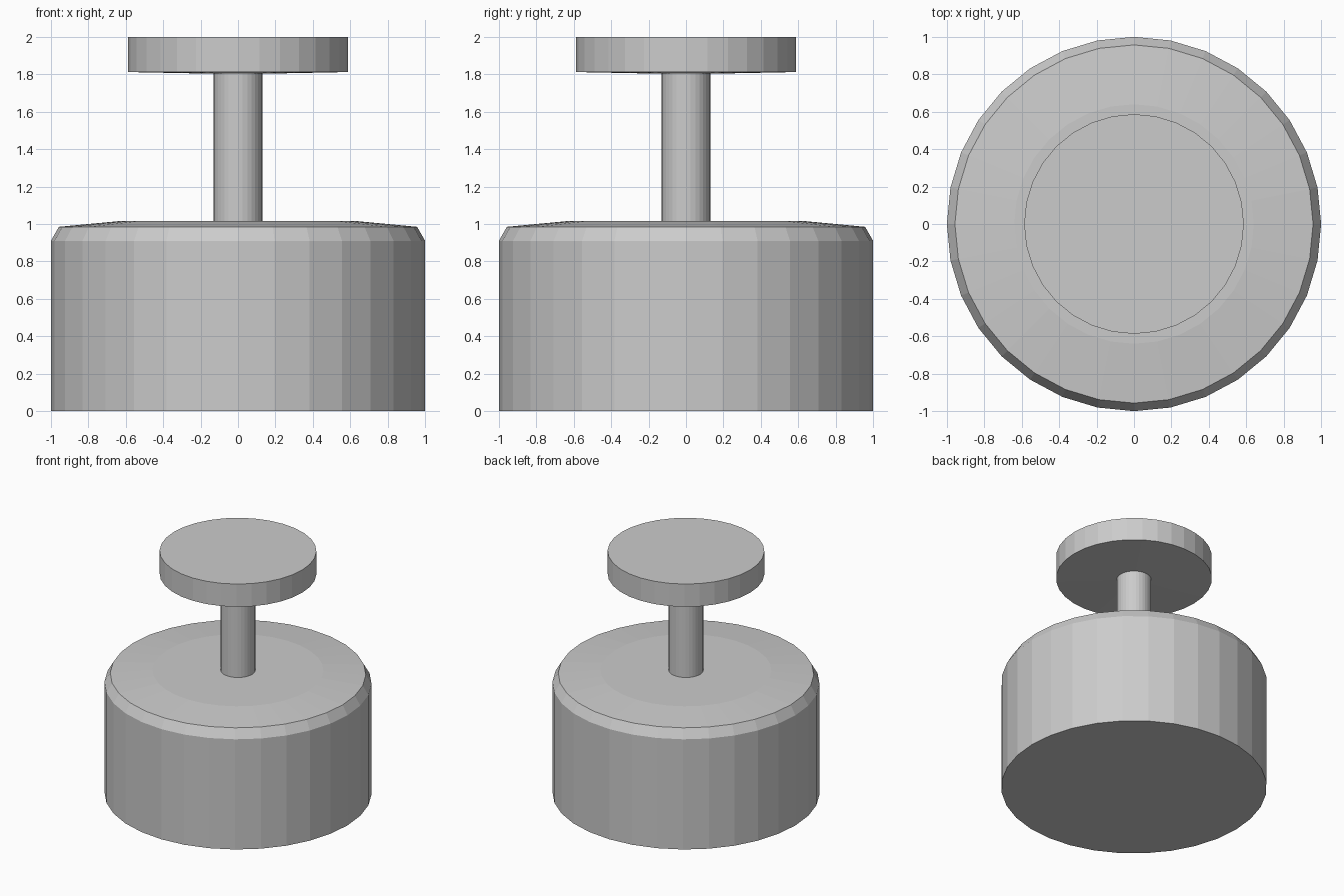
import bpy, bmesh
from math import cos, sin, tau

if "Cube" in bpy.data.objects:
    bpy.data.objects.remove(bpy.data.objects["Cube"])

SIDES = 32


def lathe(name, profile):
    """Revolve (radius, z) points from bottom to top, closing both ends with a flat cap."""
    bm = bmesh.new()
    rings = [[bm.verts.new((r * cos(tau * i / SIDES), r * sin(tau * i / SIDES), z))
              for i in range(SIDES)] for r, z in profile]
    for low, high in zip(rings, rings[1:]):
        for i in range(SIDES):
            j = (i + 1) % SIDES
            bm.faces.new((low[i], low[j], high[j], high[i]))
    bm.faces.new(rings[0][::-1])
    bm.faces.new(rings[-1])
    mesh = bpy.data.meshes.new(name)
    bm.to_mesh(mesh)
    bm.free()
    obj = bpy.data.objects.new(name, mesh)
    bpy.context.collection.objects.link(obj)
    return obj


# Wide drum with a bevelled rim and a slightly domed top
lathe("base_drum", [(1.0, 0.0), (1.0, 0.91), (0.957, 0.985), (0.64, 1.015)])

# Thin stem flaring into a flat round knob
lathe("stem_and_knob", [(0.13, 1.015), (0.13, 1.803), (0.587, 1.812), (0.587, 2.0)])
